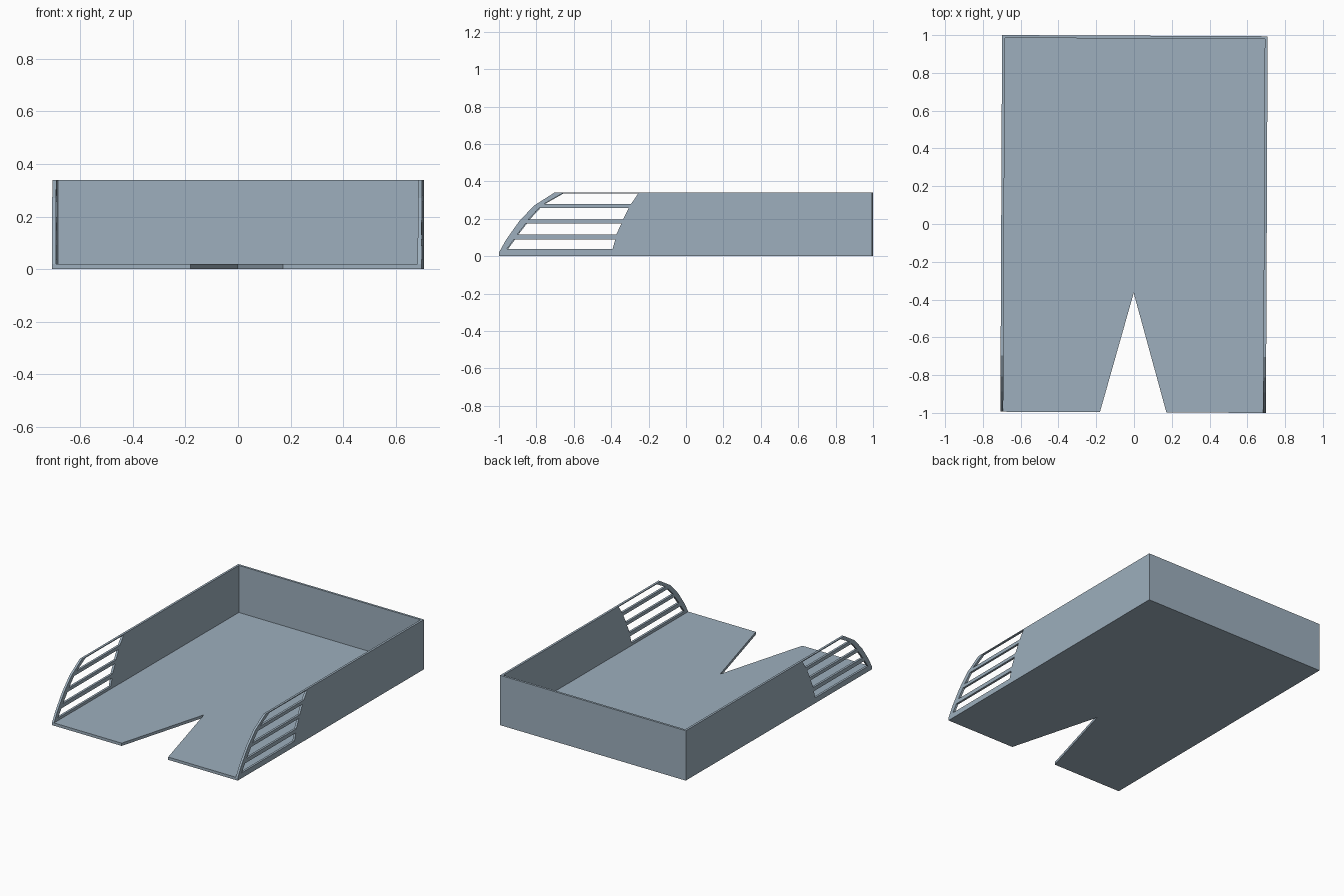
import bpy
from mathutils import Matrix

cube = bpy.data.objects.get("Cube")
if cube:
    bpy.data.objects.remove(cube, do_unlink=True)

# Overall sizes
HALF_W, HALF_L, HEIGHT = 0.703, 0.997, 0.34
WALL, FLOOR = 0.015, 0.019
TURN = Matrix.Rotation(-0.0045, 4, "Z")  # the tray sits very slightly turned

paint = bpy.data.materials.new("blue_grey")
paint.use_nodes = True
colour = (0.337, 0.429, 0.509, 1)
paint.diffuse_color = colour
paint.node_tree.nodes["Principled BSDF"].inputs["Base Color"].default_value = colour


def plate(name, outlines, thickness, matrix):
    """Flat plate: the first outline is its edge, any others are holes."""
    curve = bpy.data.curves.new(name + "_profile", "CURVE")
    curve.dimensions = "2D"
    curve.fill_mode = "BOTH"
    curve.extrude = thickness / 2
    for outline in outlines:
        spline = curve.splines.new("POLY")
        spline.points.add(len(outline) - 1)
        for point, (u, v) in zip(spline.points, outline):
            point.co = (u, v, 0, 1)
        spline.use_cyclic_u = True
    helper = bpy.data.objects.new(name + "_helper", curve)
    bpy.context.collection.objects.link(helper)
    bpy.context.view_layer.update()
    graph = bpy.context.evaluated_depsgraph_get()
    mesh = bpy.data.meshes.new_from_object(helper.evaluated_get(graph))
    bpy.data.objects.remove(helper, do_unlink=True)
    mesh.materials.clear()
    mesh.materials.append(paint)
    for face in mesh.polygons:
        face.use_smooth = False
    mesh.name = name
    obj = bpy.data.objects.new(name, mesh)
    obj.matrix_world = TURN @ matrix
    bpy.context.collection.objects.link(obj)
    return obj


# Floor with a V notch in the front edge
x, y = HALF_W - WALL, HALF_L - WALL
floor = [(-x, y), (-x, -HALF_L), (-0.176, -HALF_L), (0, -0.365),
         (0.176, -HALF_L), (x, -HALF_L), (x, y)]
plate("floor", [floor], FLOOR, Matrix.Translation((0, 0, FLOOR / 2)))

# Back wall, between the side walls
back = [(-x, 0), (x, 0), (x, HEIGHT), (-x, HEIGHT)]
plate("back_wall", [back], WALL,
      Matrix.Translation((0, HALF_L - WALL / 2, 0)) @ Matrix.Rotation(1.5707963, 4, "X"))

# Side walls: curved front edge and four slots, drawn in the y-z plane
edge = [(HALF_L, 0), (HALF_L, HEIGHT), (-0.70, HEIGHT), (-0.81, 0.27),
        (-0.89, 0.185), (-0.96, 0.086), (-HALF_L, FLOOR), (-HALF_L, 0)]
slots = [
    [(-0.955, 0.037), (-0.39, 0.037), (-0.375, 0.088), (-0.918, 0.088)],
    [(-0.90, 0.115), (-0.37, 0.115), (-0.342, 0.175), (-0.853, 0.175)],
    [(-0.838, 0.197), (-0.333, 0.197), (-0.303, 0.257), (-0.782, 0.257)],
    [(-0.755, 0.28), (-0.29, 0.28), (-0.253, 0.334), (-0.66, 0.334)],
]
upright = Matrix(((0, 0, 1, 0), (1, 0, 0, 0), (0, 1, 0, 0), (0, 0, 0, 1)))
for name, side in (("left_wall", 1), ("right_wall", -1)):
    plate(name, [edge] + slots, WALL,
          Matrix.Translation((side * (HALF_W - WALL / 2), 0, 0)) @ upright)
